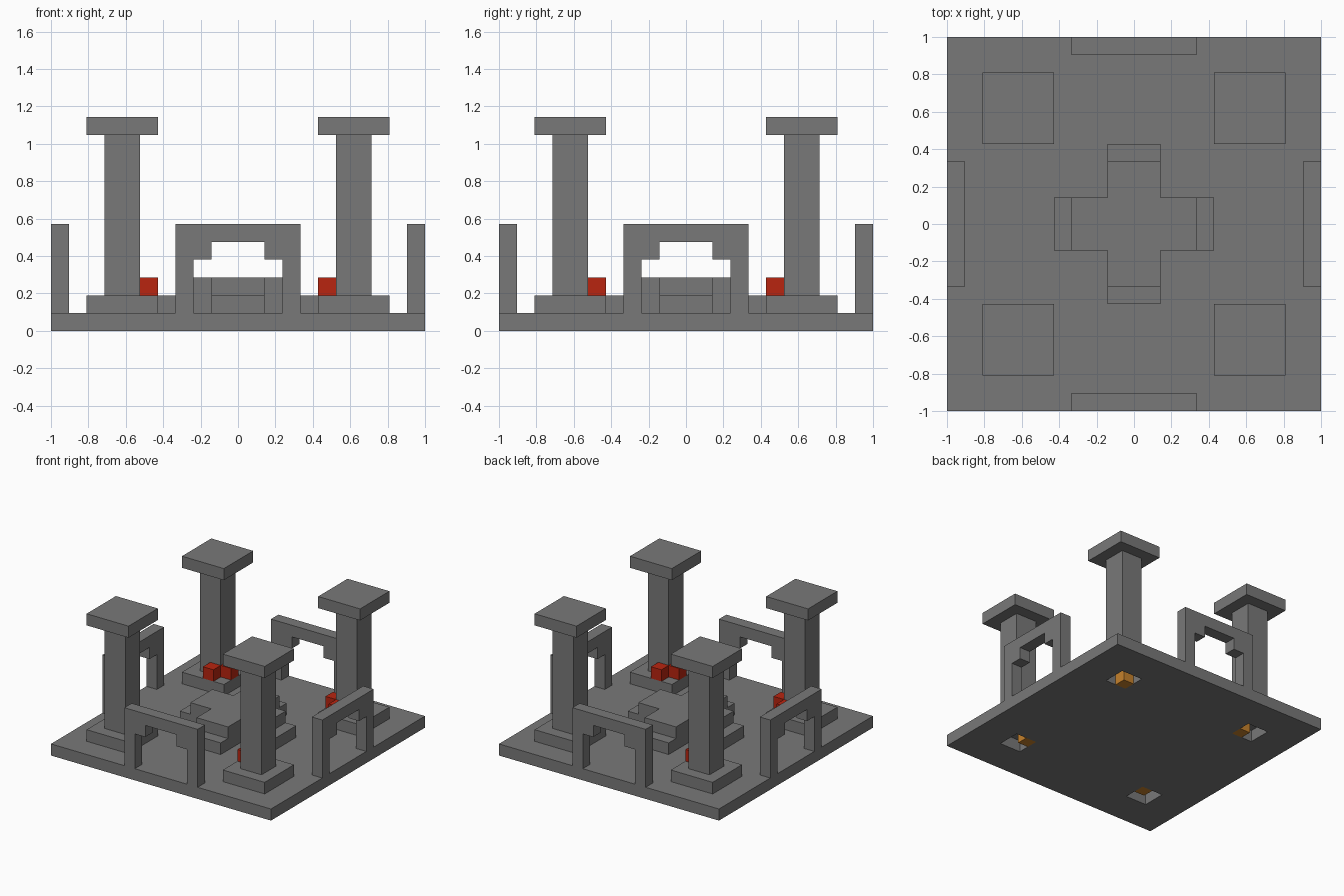
import bpy
import bmesh
from math import pi
from mathutils import Matrix, Vector

U = 2 / 21  # one block of the building grid

if "Cube" in bpy.data.objects:
    bpy.data.objects.remove(bpy.data.objects["Cube"], do_unlink=True)


def material(name, rgb):
    mat = bpy.data.materials.new(name)
    mat.use_nodes = True
    mat.diffuse_color = (*rgb, 1)
    mat.node_tree.nodes["Principled BSDF"].inputs["Base Color"].default_value = (*rgb, 1)
    return mat


STONE = material("grey stone", (0.19, 0.19, 0.19))
RED = material("ember red", (0.48, 0.018, 0.005))
ORANGE = material("glow orange", (0.56, 0.22, 0.025))


def finish(name, bm, mat):
    bmesh.ops.recalc_face_normals(bm, faces=bm.faces)
    mesh = bpy.data.meshes.new(name)
    bm.to_mesh(mesh)
    bm.free()
    mesh.materials.append(mat)
    obj = bpy.data.objects.new(name, mesh)
    bpy.context.collection.objects.link(obj)
    return obj


def add_box(bm, centre, size):
    """Box given in blocks: centre x, y, bottom z, and its size."""
    x, y, z = centre
    move = Matrix.Translation(Vector((x, y, z + size[2] / 2)) * U)
    scale = Matrix.Diagonal((*(s * U for s in size), 1))
    bmesh.ops.create_cube(bm, size=1, matrix=move @ scale)


def box(name, centre, size, mat):
    bm = bmesh.new()
    add_box(bm, centre, size)
    return finish(name, bm, mat)


def prism(name, outline, depth, matrix, mat):
    """Extrude a flat outline (in blocks) along z, then place it."""
    bm = bmesh.new()
    face = bm.faces.new([bm.verts.new((x * U, y * U, 0)) for x, y in outline])
    new = bmesh.ops.extrude_face_region(bm, geom=[face])["geom"]
    top = [v for v in new if isinstance(v, bmesh.types.BMVert)]
    bmesh.ops.translate(bm, verts=top, vec=(0, 0, depth * U))
    bm.transform(matrix)
    return finish(name, bm, mat)


CORNERS = {"front_right": (-1, -1), "front_left": (1, -1),
           "back_right": (-1, 1), "back_left": (1, 1)}

# Floor slab with a square pit under each pillar
floor = box("floor", (0, 0, 0), (21, 21, 1), STONE)
cut = bmesh.new()
for sx, sy in CORNERS.values():
    add_box(cut, (6.5 * sx, 6.5 * sy, -1), (2, 2, 3))
cutter = finish("pit_cutter", cut, STONE)
cutter.hide_render = True
pits = floor.modifiers.new("pits", "BOOLEAN")
pits.operation = "DIFFERENCE"
pits.solver = "EXACT"
pits.object = cutter
bpy.context.view_layer.objects.active = floor
bpy.ops.object.modifier_apply(modifier=pits.name)
bpy.data.objects.remove(cutter, do_unlink=True)

# Corner pillars with embers on the inner sides and a glowing block in the pit
for corner, (sx, sy) in CORNERS.items():
    px, py = 6.5 * sx, 6.5 * sy
    box(corner + "_pedestal", (px, py, 1), (4, 4, 1), STONE)
    box(corner + "_column", (px, py, 2), (2, 2, 9), STONE)
    box(corner + "_capital", (px, py, 11), (4, 4, 1), STONE)
    box(corner + "_ember_side", (5 * sx, 6 * sy, 2), (1, 1, 1), RED)
    box(corner + "_ember_end", (6 * sx, 5 * sy, 2), (1, 1, 1), RED)
    box(corner + "_glow_block", (6 * sx, 6 * sy, 0), (1, 1, 1), ORANGE)

# Stepped arch in the middle of each edge
half = [(3.5, 6), (3.5, 1), (2.5, 1), (2.5, 4), (1.5, 4), (1.5, 5)]
arch = half + [(-x, y) for x, y in reversed(half)]
stand = Matrix.Translation((0, -9.5 * U, 0)) @ Matrix.Rotation(pi / 2, 4, "X")
for i, side in enumerate(("front", "left", "back", "right")):
    prism(side + "_arch", arch, 1, Matrix.Rotation(i * pi / 2, 4, "Z") @ stand, STONE)

# Two-step cross-shaped altar
for name, reach, level in (("altar_lower_step", 4.5, 1), ("altar_upper_step", 3.5, 2)):
    w = 1.5
    cross = []
    arm = [(reach, -w), (reach, w), (w, w)]
    for _ in range(4):
        cross += arm
        arm = [(-y, x) for x, y in arm]
    prism(name, cross, 1, Matrix.Translation((0, 0, level * U)), STONE)
